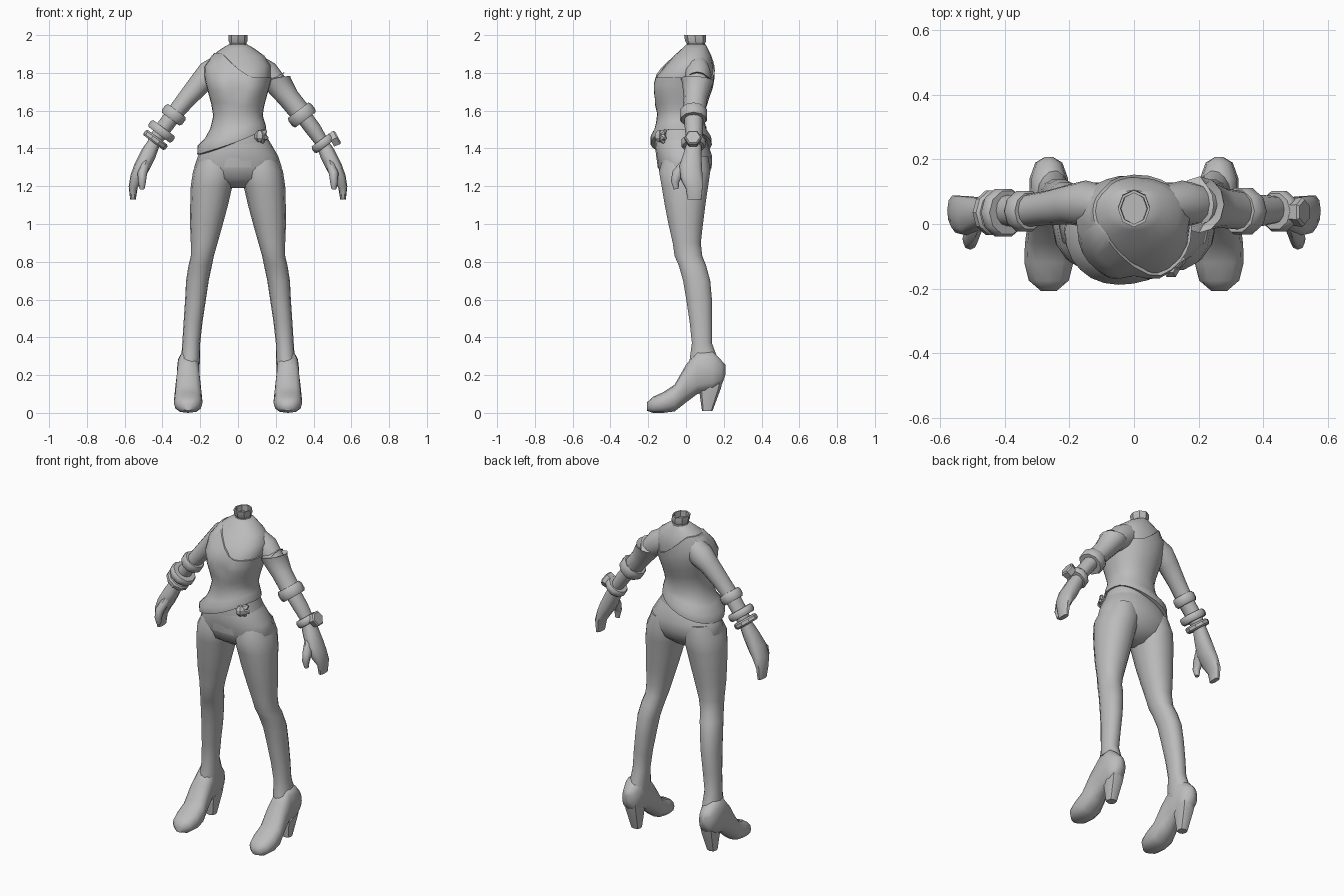
import bpy, bmesh, math
from mathutils import Vector

grey = bpy.data.materials.new("plain grey")
grey.diffuse_color = (0.5, 0.5, 0.5, 1)


def skin(name, rings, caps=True, angle=50, flip=False):
    """Bridge equal rings of points into one smooth-shaded part."""
    bm = bmesh.new()
    loops = [[bm.verts.new((-p[0] if flip else p[0], p[1], p[2])) for p in r] for r in rings]
    n = len(loops[0])
    for a, b in zip(loops, loops[1:]):
        for i in range(n):
            j = (i + 1) % n
            bm.faces.new((a[i], a[j], b[j], b[i]))
    if caps:
        bm.faces.new(loops[0])
        bm.faces.new(loops[-1])
    bmesh.ops.recalc_face_normals(bm, faces=bm.faces)
    me = bpy.data.meshes.new(name)
    bm.to_mesh(me)
    bm.free()
    me.materials.append(grey)
    ob = bpy.data.objects.new(name, me)
    bpy.context.collection.objects.link(ob)
    bpy.ops.object.select_all(action='DESELECT')
    ob.select_set(True)
    bpy.context.view_layer.objects.active = ob
    bpy.ops.object.shade_smooth_by_angle(angle=math.radians(angle))
    return ob


def unit(n, p=2.0, phase=0.0):
    """Unit superellipse outline."""
    out = []
    for i in range(n):
        a = 2 * math.pi * (i + phase) / n
        c, s = math.cos(a), math.sin(a)
        out.append((math.copysign(abs(c) ** (2 / p), c), math.copysign(abs(s) ** (2 / p), s)))
    return out


def level(z, x0, x1, y0, y1, n=14, p=2.2):
    """Horizontal ring filling a box."""
    return [((x0 + x1) / 2 + (x1 - x0) / 2 * u, (y0 + y1) / 2 + (y1 - y0) / 2 * v, z)
            for u, v in unit(n, p)]


def tube(name, path, n=12, p=2.0, **kw):
    """Sweep along (x, y, z, in-plane radius, y radius) points."""
    pts = [Vector(q[:3]) for q in path]
    rings = []
    for i, q in enumerate(path):
        d = (pts[min(i + 1, len(pts) - 1)] - pts[max(i - 1, 0)]).normalized()
        side = d.cross(Vector((0, 1, 0))).normalized()
        fwd = side.cross(d)
        rings.append([pts[i] + side * u * q[3] + fwd * v * q[4] for u, v in unit(n, p)])
    return skin(name, rings, **kw)


# Torso profile: height, half width, front, back
TORSO = [(1.30, .20, -.15, .12), (1.42, .172, -.165, .115), (1.50, .14, -.155, .095),
         (1.58, .122, -.145, .09), (1.65, .138, -.162, .11), (1.72, .158, -.18, .135),
         (1.78, .172, -.165, .145), (1.84, .172, -.11, .145), (1.89, .14, -.065, .135),
         (1.93, .085, -.02, .115), (1.95, .05, .0, .105)]


def torso_at(z):
    z = min(max(z, TORSO[0][0]), TORSO[-1][0])
    for a, b in zip(TORSO, TORSO[1:]):
        if z <= b[0]:
            t = (z - a[0]) / (b[0] - a[0])
            return [a[k] + (b[k] - a[k]) * t for k in (1, 2, 3)]


def torso_point(z, u, v, grow=0.0):
    w, f, b = torso_at(z)
    y = (f + b) / 2 + ((b - f) / 2 + grow) * v
    if v < 0:  # twin bust with a shallow hollow between
        bust = max(0, 1 - abs(z - 1.72) / .09)
        y += .03 * bust * max(0, 1 - abs(u) / .4)
    return ((w + grow) * u, y, z)


N = 20
skin("torso", [[torso_point(r[0], u, v) for u, v in unit(N, 2.2)] for r in TORSO])

# Hollow neck stub
skin("neck", [level(z, -w, w, f, b, 8, 2) for z, w, f, b in
              [(1.92, .06, -.005, .115), (1.955, .044, .005, .10), (1.97, .05, -.005, .107),
               (2.0, .05, -.01, .105), (2.0, .042, .0, .096), (1.965, .04, .0, .096)]], angle=30)


# One-shouldered top with a slanted hem and folded waistband
def clamp(t):
    return min(max(t, 0), 1)


shirt = []
for t, grow, fold in [(0, .0, .0), (0, .01, .022), (.09, .012, .028), (.17, .01, .005), (.26, .008, 0),
                      (.38, .007, 0), (.5, .007, 0), (.62, .007, 0), (.74, .007, 0), (.86, .007, 0),
                      (1, .008, 0), (1, -.004, 0)]:
    ring = []
    for u, v in unit(28, 2.2):
        x = .165 * u
        k = clamp((.09 - x) / .22)
        top = 1.775 + .13 * k * k * (3 - 2 * k)
        hem = 1.365 + .135 * clamp((x + .17) / .32)
        z = hem + (top - hem) * t
        ring.append(torso_point(z, u, v, grow + fold * clamp((.1 - x) / .2)))
    shirt.append(ring)
skin("shirt", shirt, caps=False)

# Hips
skin("pelvis", [level(z, -w, w, f, b, 20) for z, w, f, b in
                [(1.48, .14, -.15, .095), (1.42, .178, -.165, .118), (1.36, .212, -.158, .138),
                 (1.30, .232, -.148, .136), (1.24, .20, -.125, .11), (1.19, .06, -.05, .05)]])

# Legs: height, inner x, outer x, front, back
LEG = [(1.36, .03, .20, -.12, .12), (1.28, .01, .238, -.146, .132), (1.20, .03, .25, -.132, .12),
       (1.10, .053, .253, -.115, .105), (1.0, .08, .254, -.095, .092), (.90, .108, .25, -.072, .08),
       (.83, .128, .25, -.062, .088), (.78, .138, .262, -.04, .108), (.70, .155, .275, -.017, .13),
       (.60, .17, .28, 0, .139), (.48, .188, .288, .018, .14), (.37, .20, .295, .03, .138),
       (.30, .20, .30, .02, .165), (.22, .205, .32, .01, .18)]
# Shoe stations: y, bottom, top, half width
SHOE = [(.208, .20, .255, .012), (.19, .15, .275, .042), (.14, .115, .33, .06), (.06, .10, .33, .058),
        (.0, .055, .255, .066), (-.06, .008, .15, .074), (-.12, .0, .11, .076),
        (-.175, .0, .085, .062), (-.207, .012, .055, .025)]
for side, flip in (("left", False), ("right", True)):
    skin(side + "_leg", [level(z, a, b, f, k, 14) for z, a, b, f, k in LEG], flip=flip)
    skin(side + "_shoe", [[(.264 + w * u, y, (lo + hi) / 2 + (hi - lo) / 2 * v)
                           for u, v in unit(12, 2.5)] for y, lo, hi, w in SHOE], flip=flip)
    skin(side + "_heel", [level(z, .26 - w, .26 + w, f, b, 8, 2.6) for z, w, f, b in
                          [(.20, .05, .07, .20), (.13, .045, .068, .185), (.01, .028, .085, .14)]],
         flip=flip, angle=40)

    # Arm, mitten hand and thumb
    tube(side + "_arm", [(.09, .06, 1.83, .07, .06), (.15, .063, 1.79, .075, .072),
                         (.20, .06, 1.745, .06, .062), (.27, .05, 1.665, .05, .053),
                         (.34, .04, 1.58, .043, .05), (.40, .042, 1.50, .042, .048),
                         (.45, .045, 1.425, .034, .04)], flip=flip)
    tube(side + "_hand", [(.44, .045, 1.44, .032, .038), (.475, .035, 1.37, .042, .048),
                          (.51, .025, 1.30, .042, .062), (.538, .03, 1.245, .034, .06),
                          (.555, .043, 1.195, .024, .047), (.556, .045, 1.13, .015, .038)],
         n=10, p=2.5, flip=flip)
    tube(side + "_thumb", [(.49, .0, 1.32, .025, .03), (.507, -.045, 1.265, .025, .03),
                           (.508, -.058, 1.225, .021, .022), (.508, -.052, 1.185, .013, .013)],
         n=8, flip=flip)


def band(name, c, r, half, flip, hole=.03):
    """Bevelled ring around the forearm."""
    d = Vector((.60, 0, -.80))
    prof = [(-half, hole), (-half, r - .008), (-half * .5, r), (half * .5, r), (half, r - .008), (half, hole)]
    pts = []
    for s, rad in prof:
        p = Vector(c) + d * s
        pts.append([p + Vector((.8, 0, .6)) * u * rad + Vector((0, 1, 0)) * v * rad
                    for u, v in unit(10, 2)])
    skin(name, pts, angle=35, flip=flip)


# Arm bands and bracelets
band("right_arm_band", (.34, .04, 1.578), .066, .028, True)
band("upper_bracelet", (.405, .035, 1.49), .078, .022, True)
band("lower_bracelet", (.437, .035, 1.445), .072, .018, True)
band("sleeve_cuff", (.338, .04, 1.577), .076, .032, False)
band("watch_strap", (.45, .04, 1.428), .066, .022, False)

# Loose sleeve hanging off the bare shoulder
tube("sleeve", [(.215, .06, 1.757, .058, .06), (.203, .06, 1.765, .078, .088), (.22, .058, 1.735, .07, .078),
                (.27, .05, 1.665, .058, .062), (.335, .042, 1.585, .056, .06)], caps=False)

# Six-sided watch face
axis, base = Vector((.88, 0, .47)), Vector((.492, .037, 1.442))
up = Vector((-.47, 0, .88))
skin("watch_face", [[base + axis * s + up * (v * r) + Vector((0, u * r, 0)) for u, v in unit(6)]
                    for s, r in ((0, .042), (.034, .046), (.042, .038))], angle=25)

# Knotted waist tie on the left hip
for k, (dx, dz, ln) in enumerate([(.04, .035, .05), (.05, -.012, .05), (-.045, .025, .045), (.025, -.05, .045)]):
    d = Vector((dx, .03, dz)).normalized() * ln
    a = Vector((.115, -.135, 1.465))
    tube("waist_tie_%d" % k, [(*a, .012, .018), (*(a + d * .6), .02, .016), (*(a + d), .008, .008)],
         n=6, angle=25)
skin("waist_knot", [level(z, .115 - w, .115 + w, -.14 - w, -.14 + w, 6, 2) for z, w in
                    ((1.435, .012), (1.455, .028), (1.475, .028), (1.495, .012))], angle=25)
